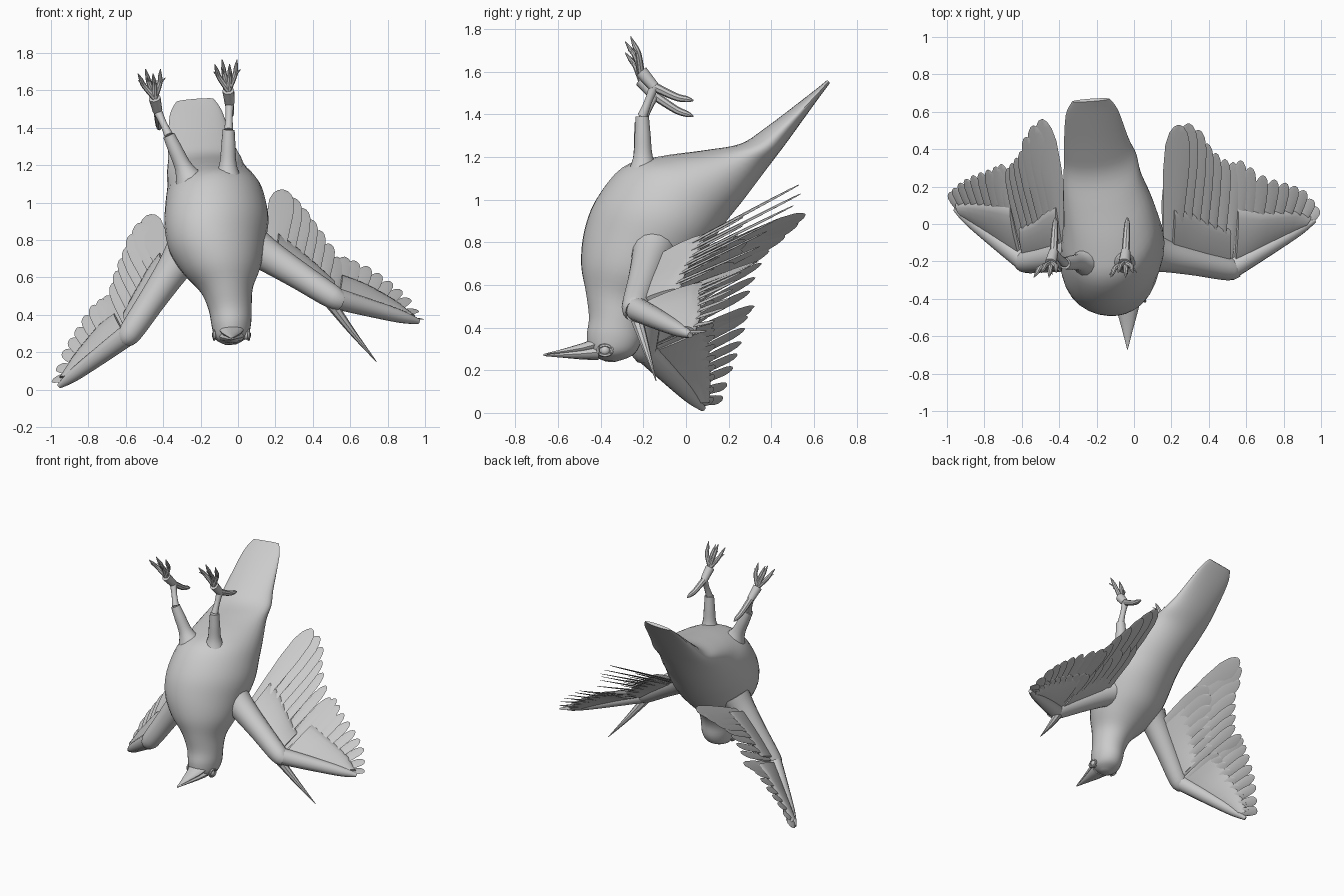
import bpy, bmesh, math
from mathutils import Vector as V

if "Cube" in bpy.data.objects:
    bpy.data.objects.remove(bpy.data.objects["Cube"])

grey = bpy.data.materials.new("plain_grey")
grey.use_nodes = True
grey.diffuse_color = (0.6, 0.6, 0.6, 1)
grey.node_tree.nodes["Principled BSDF"].inputs["Base Color"].default_value = (0.6, 0.6, 0.6, 1)


def finish(name, bm):
    bmesh.ops.recalc_face_normals(bm, faces=bm.faces)
    mesh = bpy.data.meshes.new(name)
    bm.to_mesh(mesh)
    bm.free()
    ob = bpy.data.objects.new(name, mesh)
    bpy.context.collection.objects.link(ob)
    mesh.materials.append(grey)
    bpy.ops.object.select_all(action="DESELECT")
    ob.select_set(True)
    bpy.context.view_layer.objects.active = ob
    bpy.ops.object.shade_smooth_by_angle(angle=math.radians(40))


def resample(rows, count):
    """Smooth curve through rows of numbers, sampled evenly."""
    out = []
    last = len(rows) - 1
    for i in range(count):
        s = i * last / (count - 1)
        k = min(int(s), last - 1)
        t = s - k
        a, b, c, d = (rows[max(0, min(last, k + j))] for j in (-1, 0, 1, 2))
        out.append([q + t / 2 * (r - p + t * (2 * p - 5 * q + 4 * r - w + t * (3 * (q - r) + w - p)))
                    for p, q, r, w in zip(a, b, c, d)])
    return out


def add_loft(bm, rings, sides):
    """Skin elliptical rings given as centre and two half axes."""
    loops = []
    for centre, u, v in rings:
        angles = [math.tau * i / sides for i in range(sides)]
        loops.append([bm.verts.new(centre + u * math.cos(a) + v * math.sin(a)) for a in angles])
    for lo, hi in zip(loops, loops[1:]):
        for i in range(sides):
            j = (i + 1) % sides
            bm.faces.new((lo[i], lo[j], hi[j], hi[i]))
    bm.faces.new(loops[0])
    bm.faces.new(loops[-1])


def add_tube(bm, rows, sides=12, steps=None):
    """Round limb through rows of x, y, z, radius."""
    rows = resample(rows, steps or len(rows) * 4)
    pts = [V(r[:3]) for r in rows]
    rings = []
    for i, p in enumerate(pts):
        d = (pts[min(i + 1, len(pts) - 1)] - pts[max(i - 1, 0)]).normalized()
        ref = V((0, 1, 0)) if abs(d.y) < 0.8 else V((1, 0, 0))
        u = d.cross(ref).normalized()
        rings.append((p, u * rows[i][3], d.cross(u) * rows[i][3]))
    add_loft(bm, rings, sides)


def add_feather(bm, root, tip, along, width, twist, thick=0.007):
    d = tip - root
    n = d.cross(along).normalized()
    side = n.cross(d).normalized()
    side = (side + n * twist * math.copysign(1, -along.x)).normalized()
    n = d.cross(side).normalized()
    shape = ((0, .5), (.3, .8), (.65, 1), (.85, .95), (.94, .7), (.985, .38), (1, .08))
    rings = [(root + d * t, side * width * w, n * thick * (1.2 - t)) for t, w in shape]
    add_loft(bm, rings, 8)


# Body with head and tail: belly y, z, back y, z, centre x, half width
body = [
    (-.38, .243, -.33, .24, -.035, .03),
    (-.45, .28, -.25, .27, -.035, .085),
    (-.465, .36, -.212, .33, -.035, .105),
    (-.455, .45, -.2, .42, -.042, .115),
    (-.47, .57, -.16, .5, -.06, .14),
    (-.49, .7, -.08, .58, -.085, .205),
    (-.475, .85, .02, .67, -.11, .255),
    (-.42, 1, .11, .79, -.115, .278),
    (-.3, 1.15, .19, .9, -.125, .262),
    (-.14, 1.2, .27, 1, -.14, .238),
    (.08, 1.23, .36, 1.12, -.17, .21),
    (.25, 1.26, .42, 1.2, -.18, .195),
    (.37, 1.335, .48, 1.28, -.2, .175),
    (.58, 1.495, .61, 1.46, -.225, .14),
    (.655, 1.555, .67, 1.54, -.23, .1),
]
rings = []
for by, bz, ky, kz, cx, hw in resample(body, 57):
    belly, back = V((cx, by, bz)), V((cx, ky, kz))
    # The trunk is turned a little to one side
    rings.append(((belly + back) / 2, (belly - back) / 2, V((hw, hw * hw * .7, hw * .08))))
bm = bmesh.new()
add_loft(bm, rings, 32)
finish("body", bm)

# Beak in two halves
for name, base, tip, height in (("upper_beak", .285, .268, .038), ("lower_beak", .325, .275, .032)):
    bm = bmesh.new()
    rings = []
    for t, w in ((0, 1), (.3, .72), (.65, .36), (1, .03)):
        centre = V((-.035, -.41 - .26 * t, base + (tip - base) * t ** .7))
        rings.append((centre, V((.07 * w, 0, 0)), V((0, 0, height * w))))
    add_loft(bm, rings, 12)
    finish(name, bm)

# Eyes with raised lids
for name, s in (("left", 1), ("right", -1)):
    bm = bmesh.new()
    bmesh.ops.create_uvsphere(bm, u_segments=12, v_segments=8, radius=.026)
    bmesh.ops.translate(bm, verts=bm.verts, vec=(-.035 + s * .079, -.38, .293))
    finish(name + "_eye", bm)
    bm = bmesh.new()
    lid = [(-.035 + s * .093, -.38 + .034 * math.cos(a), .293 + .024 * math.sin(a), .008)
           for a in (math.tau * i / 12 for i in range(13))]
    add_tube(bm, lid, 6, 25)
    finish(name + "_eyelid", bm)


# Legs: thigh, shin, rear toe and a bunch of front toes
def leg(name, hip, knee, ankle, toe_x, lift):
    bm = bmesh.new()
    hip, knee, ankle = V(hip), V(knee), V(ankle)
    rows = [(*hip, .08), (*hip.lerp(knee, .3), .047), (*hip.lerp(knee, .7), .038), (*knee, .032)]
    add_tube(bm, rows, 14)
    finish(name + "_thigh", bm)
    bm = bmesh.new()
    add_tube(bm, [(*knee, .024), (*knee.lerp(ankle, .5), .019), (*ankle, .024)], 10)
    finish(name + "_shin", bm)
    bm = bmesh.new()
    heel = V((ankle.x + .01, .035, ankle.z - .1 + lift))
    bend = ankle.lerp(heel, .55) - V((0, 0, .012))
    add_tube(bm, [(*ankle, .022), (*bend, .018), (*heel.lerp(bend, .35), .014), (*heel, .003)], 8)
    palm = ankle + V((toe_x * .35, -.06, .07))
    add_tube(bm, [(*ankle, .026), (*palm, .032)], 10)
    for i in range(4):
        spread = (i - 1.5) * .04
        tip = ankle + V((toe_x + spread, -.135 + .025 * (i % 2), .2 + .025 * (i % 2) + lift * .3))
        mid = palm.lerp(tip, .5) + V((spread * .2, .012, 0))
        add_tube(bm, [(*palm, .016), (*mid, .014), (*mid.lerp(tip, .5), .011), (*tip, .002)], 8)
        # Short claw curling away from each toe
        claw = mid + V((spread * .5, -.035, .03))
        add_tube(bm, [(*mid, .009), (*claw, .002)], 6)
    finish(name + "_foot", bm)


leg("left_leg", (-.055, -.2, 1.12), (-.05, -.205, 1.39), (-.045, -.15, 1.53), -.02, .035)
leg("right_leg", (-.26, -.2, 1.12), (-.37, -.21, 1.36), (-.43, -.15, 1.49), -.045, .0)


# Wings: limb tubes, fleshy web and two rows of flight feathers
def wing(name, shoulder, wrist, tip, arm_tips, hand_tips):
    shoulder, wrist, tip = V(shoulder), V(wrist), V(tip)
    bm = bmesh.new()
    inside = shoulder + (shoulder - wrist) * .25
    add_tube(bm, [(*inside, .105), (*shoulder, .088), (*shoulder.lerp(wrist, .45), .074), (*wrist, .062),
                  (*wrist.lerp(tip, .06), .04)], 16)
    finish(name + "_arm", bm)
    bm = bmesh.new()
    add_tube(bm, [(*wrist, .058), (*wrist.lerp(tip, .4), .048), (*wrist.lerp(tip, .8), .034),
                  (*tip, .014)], 12)
    finish(name + "_hand", bm)

    # Row name, ends, tips, count, widths, root span, twist, web depth
    groups = (("inner", shoulder, wrist, arm_tips, 7, .07, .04, .08, .96, .36, .2),
              ("outer", wrist, tip, hand_tips, 9, .042, .036, .04, .86, .36, .3))
    for part, start, end, tips, count, w0, w1, f0, f1, twist, depth in groups:
        feathers, coverts, web = bmesh.new(), bmesh.new(), bmesh.new()
        along = end - start
        rings = []
        for i, t in enumerate(resample(tips, count)):
            f = i / (count - 1)
            root, end_pt = start.lerp(end, f0 + (f1 - f0) * f), V(t)
            width = w0 + (w1 - w0) * min(1, f * 1.6)
            add_feather(feathers, root, end_pt, along, width, twist)
            n = (end_pt - root).cross(along).normalized() * math.copysign(1, along.x)
            add_feather(coverts, root + n * .012, root.lerp(end_pt, .62) + n * .012, along, width * .9, twist)
            reach = (end_pt - root) * depth
            rings.append((root + reach * .85, reach, n * .027))
        add_loft(web, rings, 16)
        finish(f"{name}_{part}_feathers", feathers)
        finish(f"{name}_{part}_coverts", coverts)
        finish(f"{name}_{part}_web", web)


wing("left_wing", (.17, -.17, .71), (.515, -.24, .49), (.965, .02, .365),
     [(.24, .53, 1.07), (.32, .53, 1), (.39, .43, .91), (.46, .36, .82), (.53, .33, .71)],
     [(.57, .34, .71), (.69, .26, .66), (.81, .22, .58), (.91, .18, .49), (.98, .09, .38)])
wing("right_wing", (-.35, -.17, .64), (-.58, -.2, .3), (-.955, .08, .02),
     [(-.49, .56, .93), (-.56, .5, .86), (-.6, .39, .76), (-.64, .34, .67), (-.67, .3, .57)],
     [(-.71, .32, .5), (-.78, .29, .45), (-.86, .26, .33), (-.93, .22, .21), (-.985, .17, .06)])

# Long thin spike below the left wrist
bm = bmesh.new()
add_tube(bm, [(.49, -.24, .47, .032), (.61, -.19, .31, .018), (.74, -.14, .15, .002)], 8)
finish("left_wrist_spike", bm)
